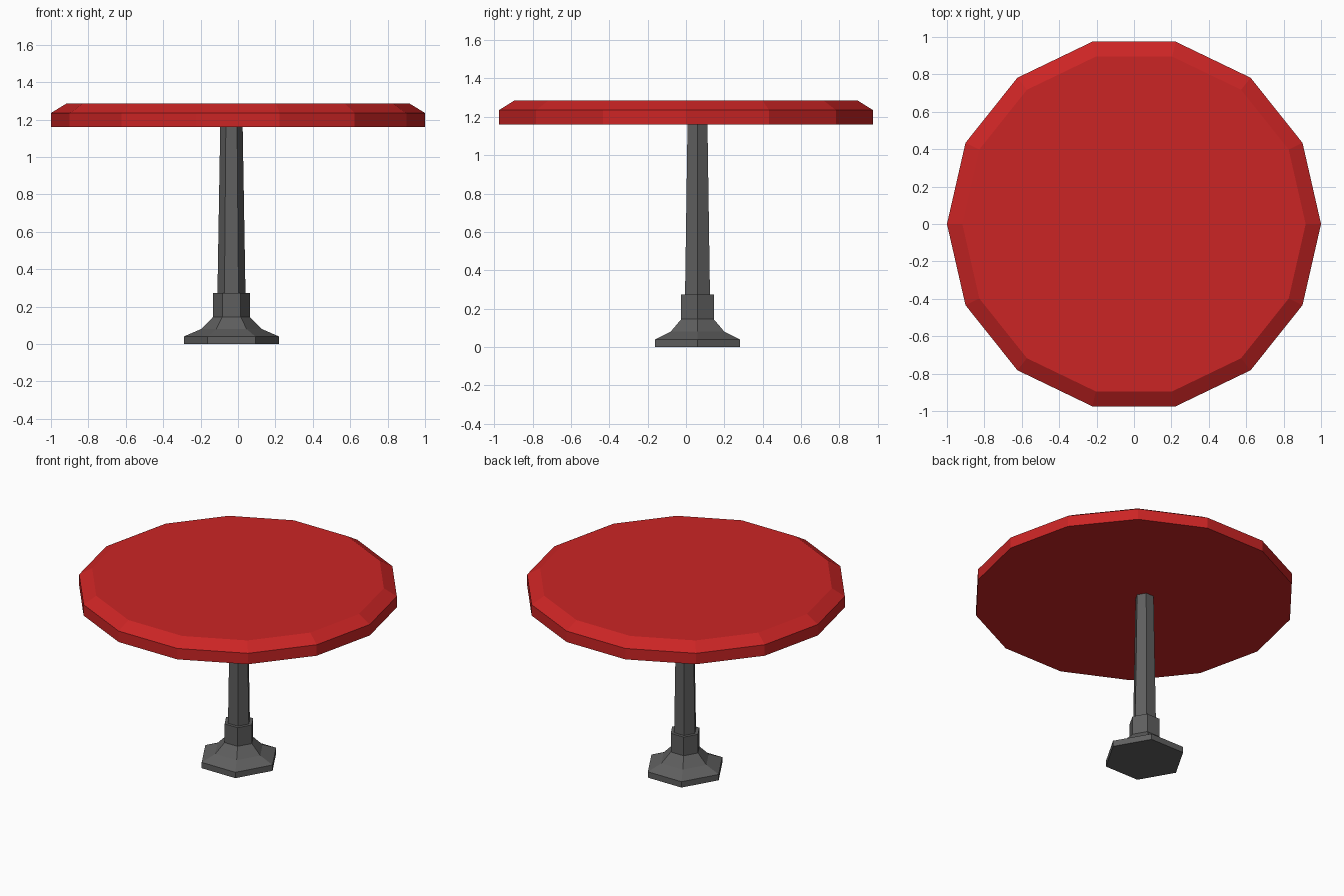
import bpy
import bmesh
from math import cos, sin, tau

cube = bpy.data.objects.get("Cube")
if cube:
    bpy.data.objects.remove(cube, do_unlink=True)


def material(name, color):
    mat = bpy.data.materials.new(name)
    mat.use_nodes = True
    mat.diffuse_color = color
    mat.node_tree.nodes["Principled BSDF"].inputs["Base Color"].default_value = color
    return mat


def lathe(name, profile, sides, center, mat):
    """Closed faceted solid from (radius, height) pairs, bottom to top."""
    bm = bmesh.new()
    rings = [[bm.verts.new((r * cos(tau * i / sides), r * sin(tau * i / sides), z))
              for i in range(sides)] for r, z in profile]
    for low, high in zip(rings, rings[1:]):
        for i in range(sides):
            j = (i + 1) % sides
            bm.faces.new((low[i], low[j], high[j], high[i]))
    bm.faces.new(rings[0][::-1])
    bm.faces.new(rings[-1])
    mesh = bpy.data.meshes.new(name)
    bm.to_mesh(mesh)
    bm.free()
    mesh.materials.append(mat)
    obj = bpy.data.objects.new(name, mesh)
    obj.location = (*center, 0)
    bpy.context.collection.objects.link(obj)
    return obj


red = material("red_laminate", (0.60, 0.018, 0.018, 1))
grey = material("dark_grey_metal", (0.114, 0.114, 0.114, 1))

# Round top with a chamfered upper rim
lathe("table_top", [(1, 1.16), (1, 1.235), (0.918, 1.285)], 14, (0, 0), red)

# Slightly off-centre hexagonal pedestal: flared foot, collar and tapered post
pedestal = (-0.035, 0.06)
lathe("pedestal_foot", [(0.255, 0), (0.255, 0.04), (0.162, 0.08),
                        (0.098, 0.145), (0.098, 0.273)], 6, pedestal, grey)
lathe("pedestal_post", [(0.075, 0.273), (0.06, 1.16)], 6, pedestal, grey)
